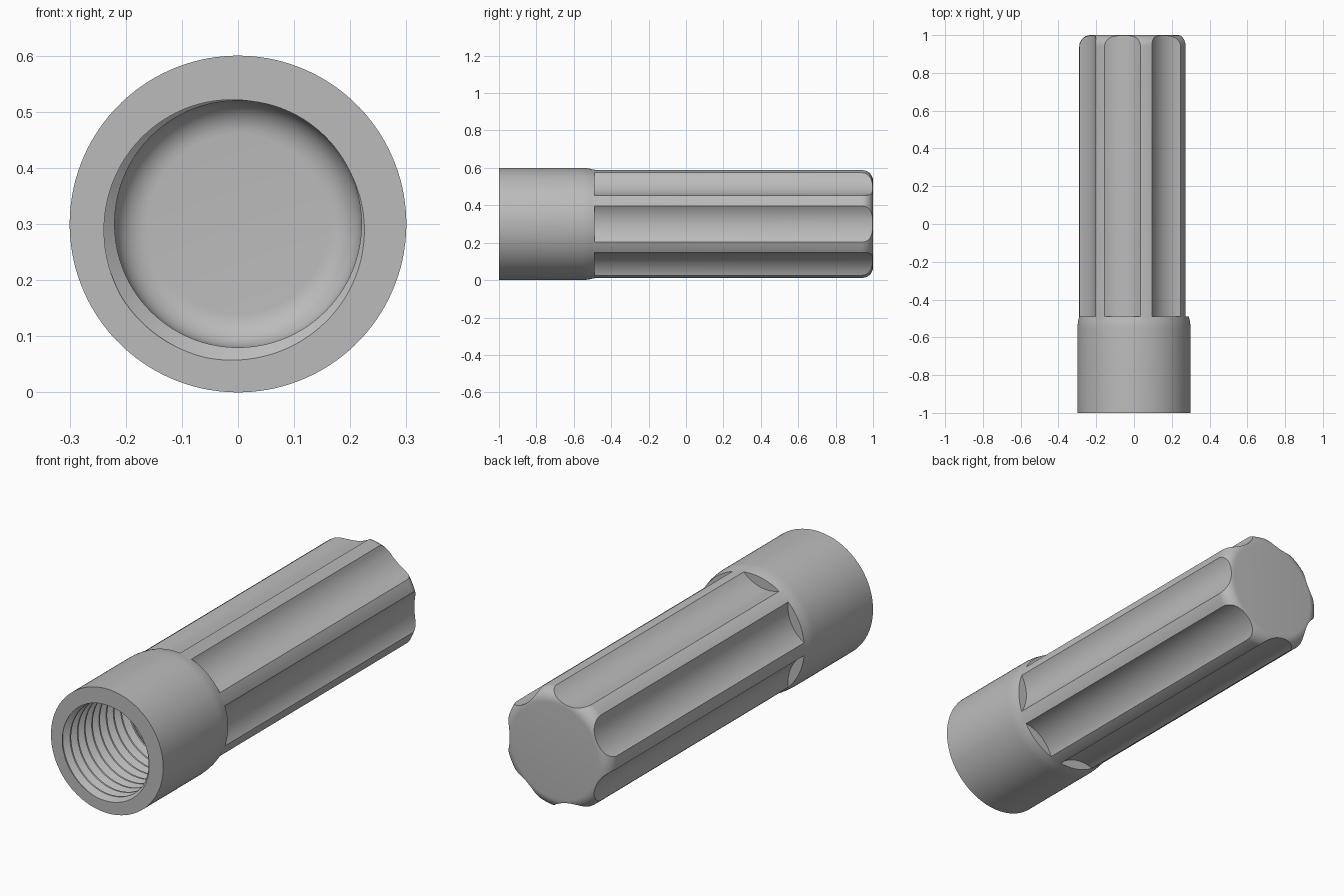
import bpy, bmesh
from math import pi, sin, cos, radians, floor
from mathutils import Matrix

if "Cube" in bpy.data.objects:
    bpy.data.objects.remove(bpy.data.objects["Cube"], do_unlink=True)

SEGMENTS = 128
AXIS_Z = 0.3
FLUTES = 7
PITCH = 0.055
MINOR, THREAD_DEPTH = 0.22, 0.025
THREAD_END = -0.52
START = radians(235)

grey = bpy.data.materials.new("plain grey")
grey.use_nodes = True
grey.diffuse_color = (0.5, 0.5, 0.5, 1)
grey.node_tree.nodes["Principled BSDF"].inputs["Base Color"].default_value = (0.5, 0.5, 0.5, 1)


def make_object(name, bm):
    mesh = bpy.data.meshes.new(name)
    bm.to_mesh(mesh)
    bm.free()
    mesh.materials.append(grey)
    obj = bpy.data.objects.new(name, mesh)
    bpy.context.collection.objects.link(obj)
    return obj


def activate(obj):
    bpy.ops.object.select_all(action="DESELECT")
    obj.select_set(True)
    bpy.context.view_layer.objects.active = obj


def sweep(name, column):
    """Turn column(i), a list of (radius, y), around the long axis."""
    bm = bmesh.new()
    columns = []
    for i in range(SEGMENTS + 1):
        a = START + 2 * pi * i / SEGMENTS
        columns.append([bm.verts.new((r * cos(a), y, AXIS_Z + r * sin(a)))
                        for r, y in column(i)])
    for a, b in zip(columns, columns[1:]):
        for k in range(len(a) - 1):
            bm.faces.new((a[k], a[k + 1], b[k + 1], b[k]))
    bmesh.ops.remove_doubles(bm, verts=bm.verts, dist=1e-5)
    return make_object(name, bm)


def arc(r, y, radius, steps=10):
    """Quarter round from the side (angle 0) to the end face."""
    return [(r + radius * cos(t), y + radius * sin(t))
            for t in (pi / 2 * k / steps for k in range(steps + 1))]


# Handle body: hidden recess, front rim, collar, grip and rounded end
body_profile = [(0, -0.36), (0.23, -0.36), (0.23, -0.5), (0.25, -0.5), (0.25, -1),
                (0.3, -1), (0.3, -0.56), (0.299, -0.54), (0.296, -0.515),
                (0.29, -0.49)] + arc(0.23, 0.94, 0.06) + [(0, 1)]
body = sweep("handle_body", lambda i: body_profile)

# Shallow round flutes cut along the grip
bm = bmesh.new()
for k in range(FLUTES):
    a = 2 * pi * k / FLUTES
    place = Matrix.Translation((0.421 * cos(a), 0.355, AXIS_Z + 0.421 * sin(a)))
    bmesh.ops.create_cone(bm, cap_ends=True, segments=96, radius1=0.177, radius2=0.177,
                          depth=1.69, matrix=place @ Matrix.Rotation(pi / 2, 4, "X"))
cutter = make_object("flute_cutter", bm)
cutter.hide_render = True
activate(body)
mod = body.modifiers.new("flutes", "BOOLEAN")
mod.operation = "DIFFERENCE"
mod.solver = "EXACT"
mod.object = cutter
bpy.ops.object.modifier_apply(modifier=mod.name)
bpy.data.objects.remove(cutter, do_unlink=True)


# Threaded bore: helical rows, trimmed at the front rim and the thread end
def thread_radius(phase):
    u = phase - floor(phase)
    d = min(u, 1 - u)
    return MINOR + THREAD_DEPTH * max(0, min(1, (0.42 - d) / 0.36))


turns = int((THREAD_END + 1) / PITCH) + 3
rows = [j + u for j in range(turns) for u in (0, 0.06, 0.42, 0.5, 0.58, 0.94)]


def bore_column(i):
    shift = i / SEGMENTS
    bottom = [(0, -0.38)] + arc(0.16, -0.44, 0.06)[::-1] + [(MINOR, THREAD_END)]
    thread = []
    for s in reversed(rows):
        y = max(-1, min(THREAD_END, -1 + PITCH * (s - shift)))
        thread.append((thread_radius((y + 1) / PITCH + shift), y))
    return bottom + thread + [(0.25, -1)]


bore = sweep("threaded_bore", bore_column)

for obj in (body, bore):
    activate(obj)
    bpy.ops.object.shade_smooth_by_angle(angle=radians(25))
